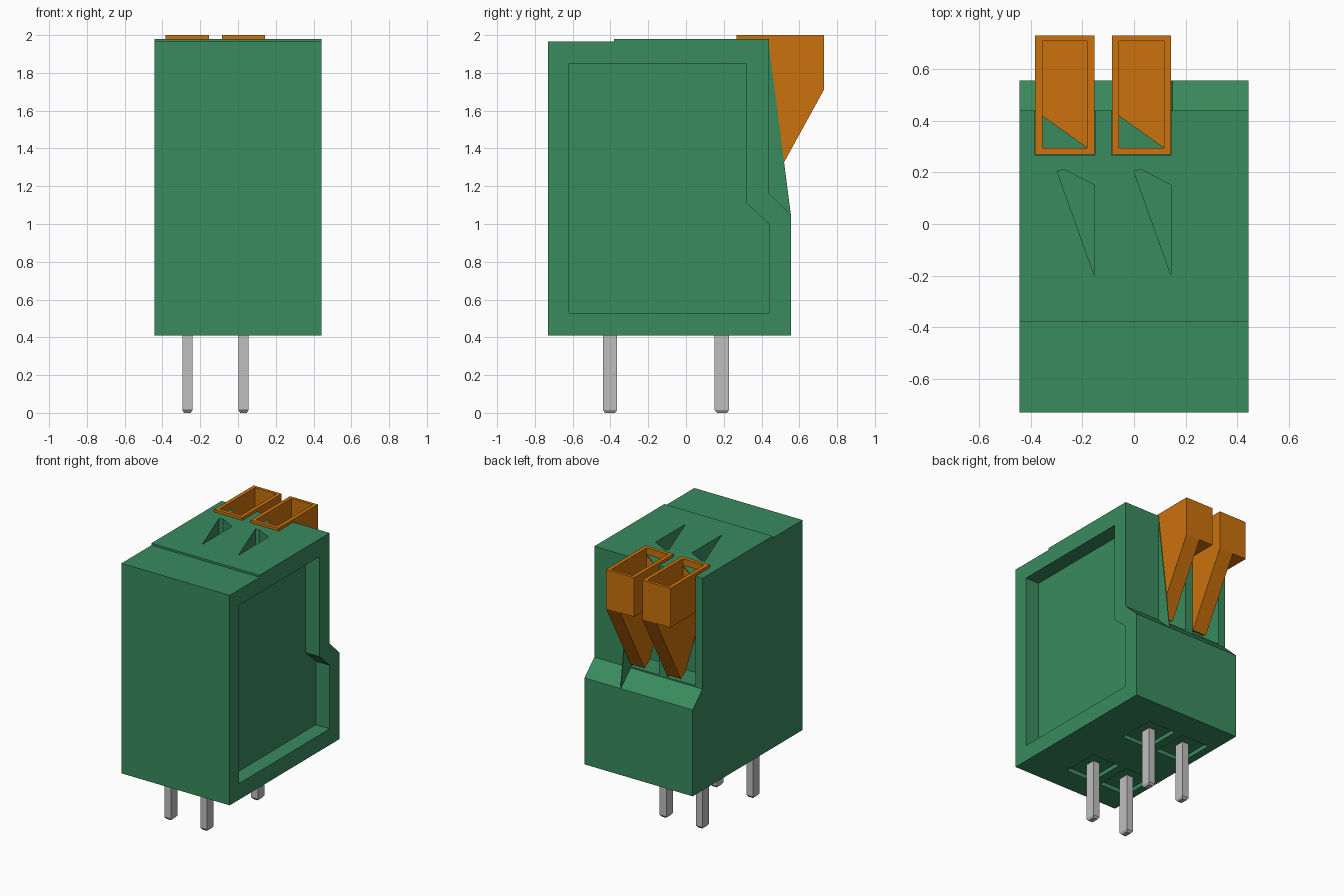
import bpy
import bmesh
from mathutils import Vector

old = bpy.data.objects.get("Cube")
if old:
    bpy.data.objects.remove(old, do_unlink=True)


def material(name, color):
    m = bpy.data.materials.new(name)
    m.use_nodes = True
    m.diffuse_color = color
    m.node_tree.nodes["Principled BSDF"].inputs["Base Color"].default_value = color
    return m


GREEN = material("housing green", (0.042, 0.26, 0.113, 1))
ORANGE = material("lever orange", (0.60, 0.17, 0.004, 1))
METAL = material("pin grey", (0.52, 0.52, 0.53, 1))


def prism(name, outline, axis, low, high, mat):
    """Extrude an outline along x (points are y, z) or z (points are x, y)."""
    bm = bmesh.new()

    def place(p, d):
        return Vector((d, *p)) if axis == "x" else Vector((*p, d))

    face = bm.faces.new([bm.verts.new(place(p, low)) for p in outline])
    out = bmesh.ops.extrude_face_region(bm, geom=[face])
    moved = [v for v in out["geom"] if isinstance(v, bmesh.types.BMVert)]
    bmesh.ops.translate(bm, verts=moved, vec=place((0, 0), high - low))
    bmesh.ops.recalc_face_normals(bm, faces=bm.faces)
    mesh = bpy.data.meshes.new(name)
    bm.to_mesh(mesh)
    bm.free()
    mesh.materials.append(mat)
    obj = bpy.data.objects.new(name, mesh)
    bpy.context.collection.objects.link(obj)
    return obj


def box(name, x, y, z, mat):
    corners = [(x[0], y[0]), (x[1], y[0]), (x[1], y[1]), (x[0], y[1])]
    return prism(name, corners, "z", z[0], z[1], mat)


def cut(target, cutter):
    """Apply a difference and remove the cutter."""
    cutter.hide_render = True
    mod = target.modifiers.new("cut", "BOOLEAN")
    mod.operation = "DIFFERENCE"
    mod.solver = "EXACT"
    mod.object = cutter
    bpy.context.view_layer.update()
    graph = bpy.context.evaluated_depsgraph_get()
    mesh = bpy.data.meshes.new_from_object(target.evaluated_get(graph))
    target.modifiers.clear()
    target.data = mesh
    bpy.data.objects.remove(cutter, do_unlink=True)


# Housing with stepped top and chamfered back ledge
housing = prism("housing", [
    (-0.73, 0.41), (0.555, 0.41), (0.555, 1.05), (0.44, 1.16),
    (0.44, 1.98), (-0.38, 1.98), (-0.38, 1.965), (-0.73, 1.965),
], "x", -0.443, 0.443, GREEN)

# Recessed panel on the left side
cut(housing, prism("panel_cutter", [
    (-0.62, 0.53), (0.44, 0.53), (0.44, 1.0),
    (0.32, 1.11), (0.32, 1.85), (-0.62, 1.85),
], "x", 0.33, 0.6, GREEN))

WIDTH = 0.23
PIN_ROWS = (-0.402, 0.19)

for side, x in (("right", -0.383), ("left", -0.086)):
    span = (x, x + WIDTH)

    # Lever slot, wire opening and pin pockets
    cut(housing, box("slot_cutter", (x - 0.002, x + WIDTH + 0.002),
                     (0.267, 0.9), (1.17, 2.2), GREEN))
    opening = [(0.085, 0.205), (0.115, 0.21), (WIDTH, 0.15), (WIDTH, -0.2)]
    cut(housing, prism("wire_cutter", [(x + a, b) for a, b in opening],
                       "z", 1.68, 2.1, GREEN))
    for y in PIN_ROWS:
        cut(housing, box("pocket_cutter", span, (y - 0.14, y + 0.14),
                         (0.3, 0.44), GREEN))

    # Lever head, hollow from above
    head = box(side + "_lever_head", span, (0.268, 0.73), (1.71, 2.0), ORANGE)
    cut(head, box("hollow_cutter", (x + 0.028, x + WIDTH - 0.028),
                  (0.295, 0.708), (1.74, 2.2), ORANGE))

    # Lever arm, half as wide, sloping down into the slot
    prism(side + "_lever_arm", [
        (0.73, 1.71), (0.444, 1.19), (0.39, 1.22), (0.268, 1.45), (0.268, 1.71),
    ], "x", x + WIDTH / 2, x + WIDTH, ORANGE)

    # Housing web showing inside the lever head
    prism(side + "_corner_web", [
        (x + 0.028, 0.42), (x + 0.028, 0.295), (x + 0.203, 0.295),
    ], "z", 1.945, 1.952, GREEN)

    # Pins with tapered tips
    for row, y in zip(("front", "back"), PIN_ROWS):
        px = x + 0.115
        pin = box(f"{side}_{row}_pin", (px - 0.027, px + 0.027),
                  (y - 0.038, y + 0.038), (0.015, 0.46), METAL)
        bm = bmesh.new()
        bm.from_mesh(pin.data)
        tip = min(bm.faces, key=lambda f: f.calc_center_median().z)
        out = bmesh.ops.extrude_face_region(bm, geom=[tip])
        for v in out["geom"]:
            if isinstance(v, bmesh.types.BMVert):
                v.co = Vector((px + (v.co.x - px) * 0.65, y + (v.co.y - y) * 0.7, 0))
        bmesh.ops.delete(bm, geom=[tip], context="FACES_ONLY")
        bmesh.ops.recalc_face_normals(bm, faces=bm.faces)
        bm.to_mesh(pin.data)
        bm.free()

# Thin guide fin beside the left lever
prism("guide_fin", [(0.435, 1.98), (0.555, 1.05), (0.435, 1.05)],
      "x", 0.145, 0.15, GREEN)
